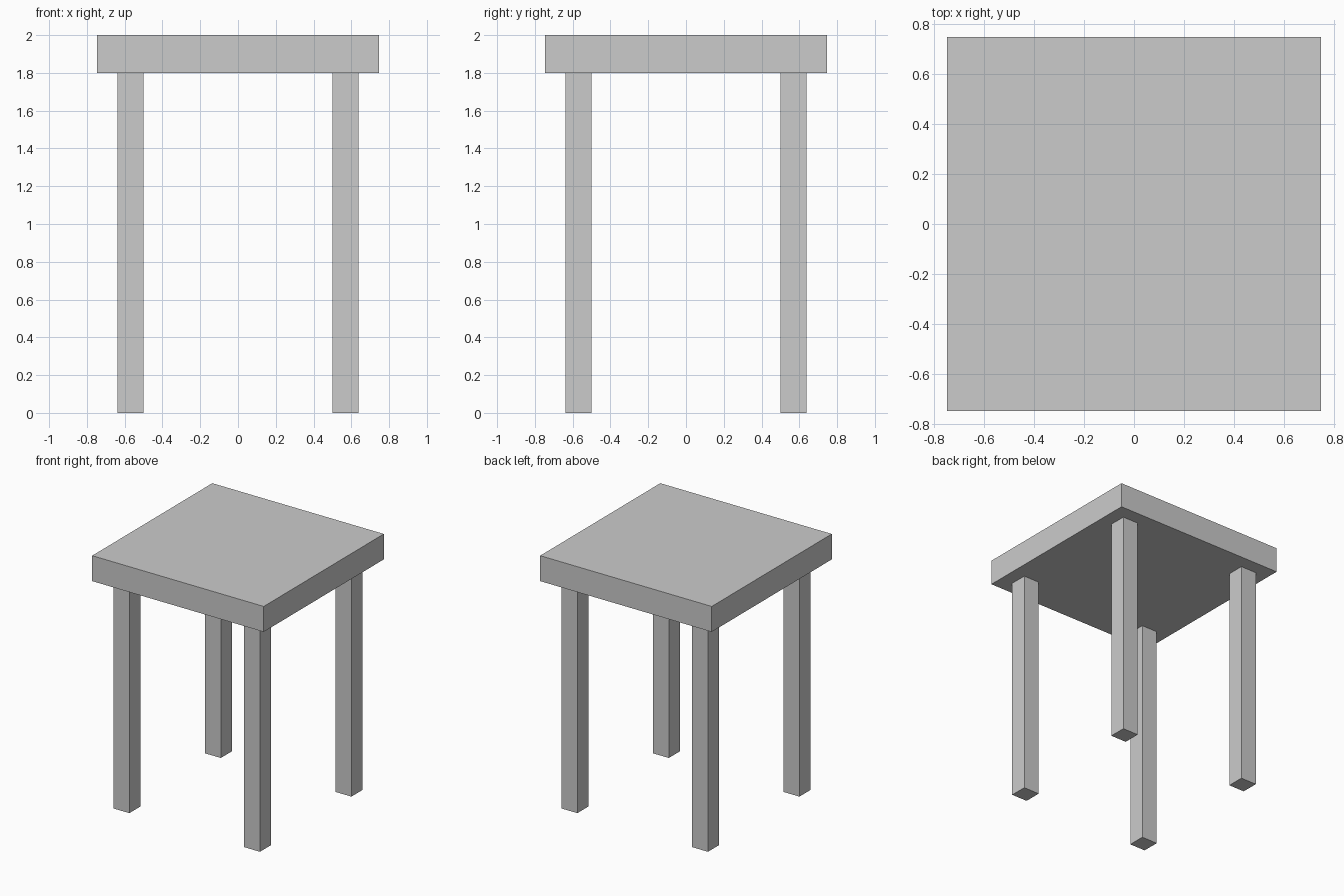
import bpy

if "Cube" in bpy.data.objects:
    bpy.data.objects.remove(bpy.data.objects["Cube"])

def box(name, lo, hi):
    size = [b - a for a, b in zip(lo, hi)]
    centre = [(a + b) / 2 for a, b in zip(lo, hi)]
    bpy.ops.mesh.primitive_cube_add(size=1, location=centre)
    ob = bpy.context.object
    ob.name = name
    ob.scale = size
    bpy.ops.object.transform_apply(location=False, rotation=False, scale=True)
    return ob

# Seat slab
HALF, UNDERSIDE, TOP = 0.746, 1.80, 2.0
box("seat", (-HALF, -HALF, UNDERSIDE), (HALF, HALF, TOP))

# Four square legs, inset from the seat edge
LEG_CENTRE, LEG_HALF = 0.568, 0.069
for side, sx in (("left", -1), ("right", 1)):
    for end, sy in (("front", -1), ("back", 1)):
        x, y = sx * LEG_CENTRE, sy * LEG_CENTRE
        box(f"{end}_{side}_leg",
            (x - LEG_HALF, y - LEG_HALF, 0),
            (x + LEG_HALF, y + LEG_HALF, UNDERSIDE))
